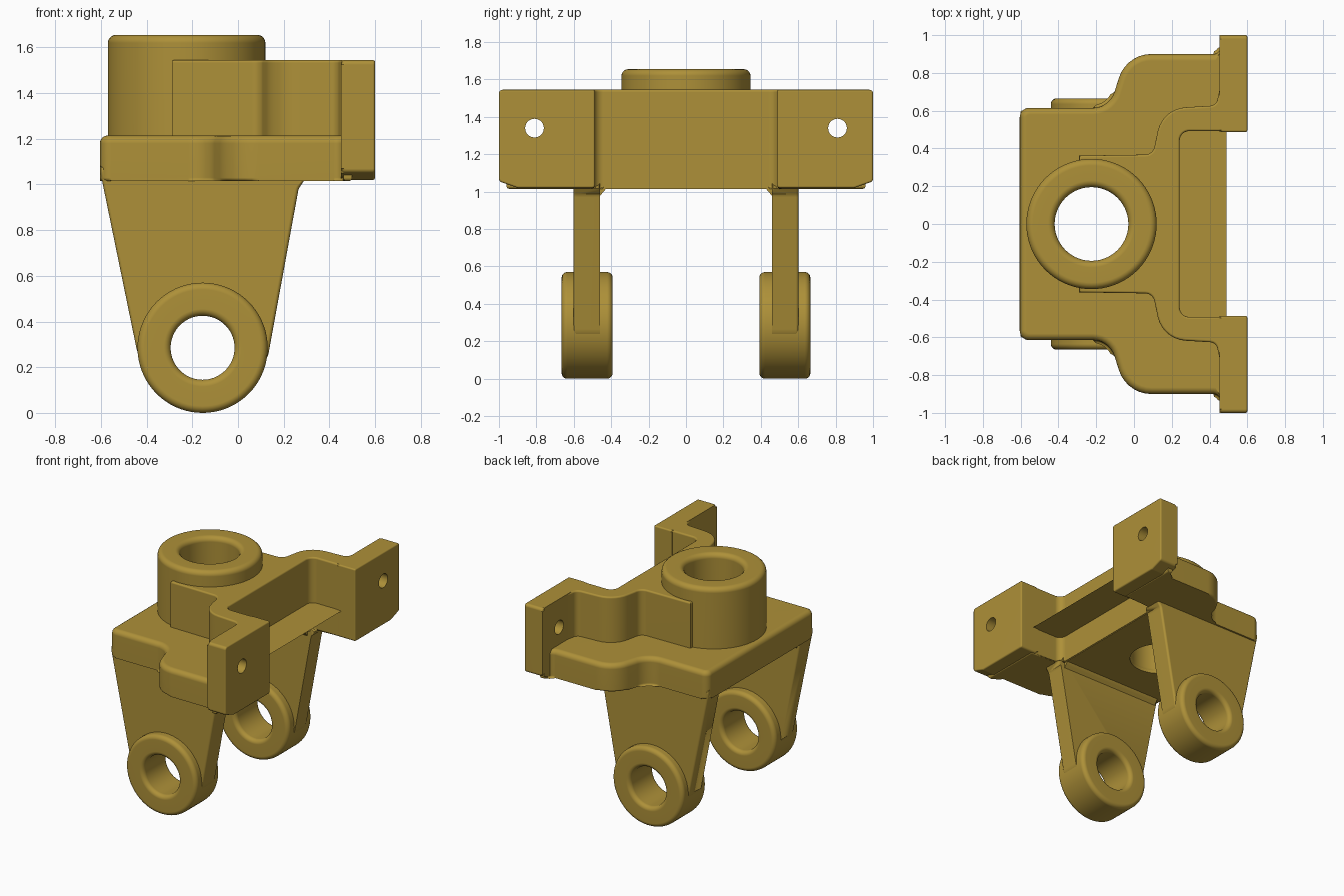
import bpy, bmesh, math
from mathutils import Vector

cube = bpy.data.objects.get("Cube")
if cube:
    bpy.data.objects.remove(cube, do_unlink=True)

brass = bpy.data.materials.new("dull brass")
brass.use_nodes = True
brass.diffuse_color = (0.42, 0.28, 0.04, 1)
brass.node_tree.nodes["Principled BSDF"].inputs["Base Color"].default_value = (0.42, 0.28, 0.04, 1)


def rounded(corners, steps=7):
    """Outline from (u, v, radius) corners, each corner replaced by an arc."""
    out = []
    n = len(corners)
    for i, (u, v, r) in enumerate(corners):
        p = Vector((u, v))
        if r == 0:
            out.append(p)
            continue
        a = (Vector(corners[i - 1][:2]) - p).normalized()
        b = (Vector(corners[(i + 1) % n][:2]) - p).normalized()
        half = a.angle(b) / 2
        centre = p + (a + b).normalized() * (r / math.sin(half))
        start = p + a * (r / math.tan(half)) - centre
        end = p + b * (r / math.tan(half)) - centre
        sweep = start.angle_signed(end)
        for k in range(steps + 1):
            t = -sweep * k / steps
            c, s = math.cos(t), math.sin(t)
            out.append(centre + Vector((start.x * c - start.y * s, start.x * s + start.y * c)))
    return out


def place(axis, u, v, w):
    return {"X": (w, u, v), "Y": (u, w, v), "Z": (u, v, w)}[axis]


def finish(name, bm):
    bmesh.ops.recalc_face_normals(bm, faces=bm.faces)
    mesh = bpy.data.meshes.new(name)
    bm.to_mesh(mesh)
    bm.free()
    mesh.materials.append(brass)
    ob = bpy.data.objects.new(name, mesh)
    bpy.context.collection.objects.link(ob)
    return ob


def prism(name, axis, outline, low, high, bevel_low=0, bevel_high=0):
    """Extrude an outline along an axis and round the rims of its two caps."""
    bm = bmesh.new()
    caps = [[bm.verts.new(place(axis, p[0], p[1], w)) for p in outline] for w in (low, high)]
    faces = [bm.faces.new(c) for c in caps]
    n = len(outline)
    for i in range(n):
        j = (i + 1) % n
        bm.faces.new((caps[0][i], caps[0][j], caps[1][j], caps[1][i]))
    rims = [list(f.edges) for f in faces]
    for rim, size in zip(rims, (bevel_low, bevel_high)):
        if size:
            bmesh.ops.bevel(bm, geom=rim, offset=size, segments=4, profile=0.5,
                            affect="EDGES", clamp_overlap=False)
    return finish(name, bm)


def tube(name, axis, u, v, inner, outer, low, high, r, sides=72):
    """Ring with rounded rims, turned about an axis through (u, v)."""
    profile = rounded([(inner, low, r), (outer, low, r), (outer, high, r), (inner, high, r)], 5)
    bm = bmesh.new()
    rings = []
    for k in range(sides):
        t = math.tau * k / sides
        rings.append([bm.verts.new(place(axis, u + p.x * math.cos(t), v + p.x * math.sin(t), p.y))
                      for p in profile])
    m = len(profile)
    for k in range(sides):
        a, b = rings[k], rings[(k + 1) % sides]
        for i in range(m):
            j = (i + 1) % m
            bm.faces.new((a[i], a[j], b[j], b[i]))
    return finish(name, bm)


def cutter(name, axis, u, v, radius, low, high, sides=72):
    circle = [(u + radius * math.cos(math.tau * k / sides),
               v + radius * math.sin(math.tau * k / sides)) for k in range(sides)]
    ob = prism(name, axis, circle, low, high)
    ob.hide_render = True
    ob.hide_set(True)
    return ob


def modify(ob, cut=None, mirror=False):
    if cut:
        mod = ob.modifiers.new("bore", "BOOLEAN")
        mod.operation, mod.solver, mod.object = "DIFFERENCE", "EXACT", cut
    if mirror:
        mod = ob.modifiers.new("mirror", "MIRROR")
        mod.use_axis = (False, True, False)
    # Bake the modifiers so no helper has to stay in the scene
    baked = bpy.data.meshes.new_from_object(
        ob.evaluated_get(bpy.context.evaluated_depsgraph_get()))
    ob.modifiers.clear()
    ob.data = baked
    if cut:
        bpy.data.objects.remove(cut, do_unlink=True)
    bpy.ops.object.select_all(action="DESELECT")
    ob.select_set(True)
    bpy.context.view_layer.objects.active = ob
    bpy.ops.object.shade_smooth_by_angle(angle=math.radians(40))
    ob.modifiers.new("flat caps", "WEIGHTED_NORMAL").keep_sharp = True


def both_sides(half):
    return rounded(half + [(u, -v, r) for u, v, r in reversed(half)])


# Lower flange with its stepped outline
flange = prism("lower_flange", "Z", both_sides([
    (-0.605, 0.615, 0.05), (-0.13, 0.615, 0.12), (-0.04, 0.9, 0.18), (0.455, 0.9, 0.04),
    (0.462, 0.96, 0), (0.5, 0.96, 0), (0.5, 0.497, 0), (0.238, 0.497, 0.05)]),
    1.015, 1.215, 0.015, 0.035)
modify(flange, cutter("bore_cutter", "Z", -0.225, 0, 0.2, 0.9, 1.8))

# Upper wall that carries the arms
wall = prism("upper_wall", "Z", both_sides([
    (-0.29, 0.362, 0), (0.1, 0.368, 0.05), (0.15, 0.61, 0.16), (0.435, 0.628, 0.04),
    (0.455, 0.72, 0), (0.5, 0.72, 0), (0.5, 0.492, 0), (0.242, 0.492, 0.05)]),
    1.02, 1.545, 0.012, 0.012)
modify(wall, cutter("bore_cutter", "Z", -0.225, 0, 0.2, 0.9, 1.8))

# Vertical bearing boss
modify(tube("bearing_boss", "Z", -0.225, 0, 0.195, 0.345, 1.018, 1.655, 0.035))

# Mounting pads with screw holes
pad = prism("mounting_pads", "X", rounded([
    (0.487, 1.02, 0.015), (0.9, 1.02, 0.02), (1, 1.055, 0.02),
    (1, 1.545, 0.02), (0.487, 1.545, 0.01)]), 0.452, 0.6, 0.02, 0.01)
modify(pad, cutter("screw_cutter", "X", 0.81, 1.34, 0.05, 0.3, 0.8, 32), mirror=True)

# Tapered legs
leg = prism("legs", "Y", rounded([
    (-0.602, 1.08, 0), (0.235, 1.08, 0), (0.235, 1.04, 0), (0.29, 1.018, 0), (0.265, 0.98, 0.05),
    (0.13, 0.24, 0.1), (0, 0.08, 0), (-0.3, 0.08, 0), (-0.44, 0.26, 0.1), (-0.602, 1.05, 0)]),
    0.46, 0.602, 0.015, 0.015)
modify(leg, cutter("pivot_cutter", "Y", -0.155, 0.285, 0.16, 0.2, 0.8), mirror=True)

# Fillets where the legs meet the flange
fillet = [(0.425, 1.03), (0.432, 1.01), (0.445, 0.995), (0.462, 0.975), (0.5, 0.975), (0.5, 1.03)]
modify(prism("leg_fillets", "X", fillet, -0.57, 0.235), mirror=True)

# Pivot lugs at the feet of the legs
modify(tube("pivot_lugs", "Y", -0.155, 0.285, 0.14, 0.285, 0.392, 0.665, 0.03), mirror=True)
